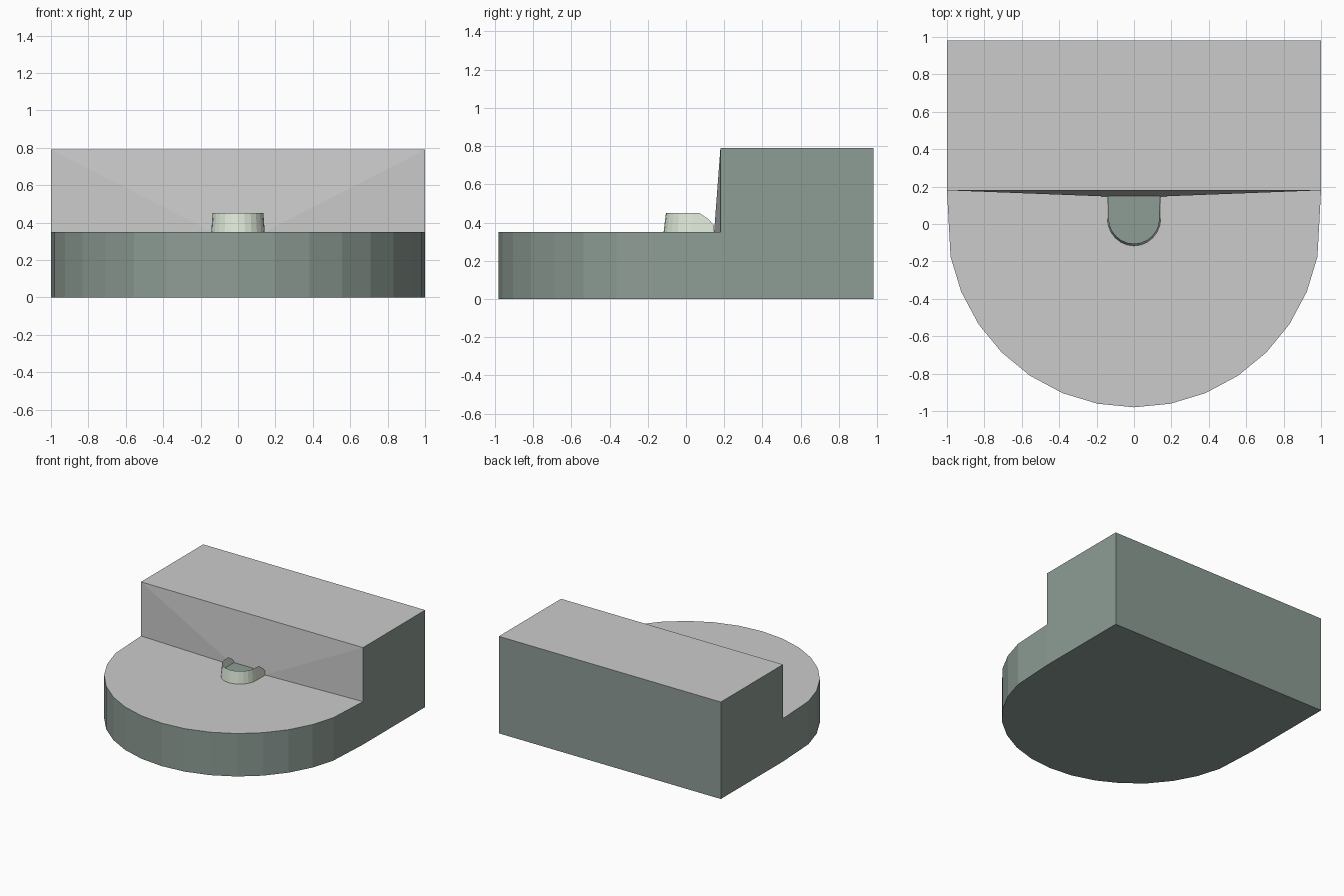
import bpy, bmesh
from math import sin, cos, pi

if "Cube" in bpy.data.objects:
    bpy.data.objects.remove(bpy.data.objects["Cube"])


def material(name, rgb):
    m = bpy.data.materials.new(name)
    m.diffuse_color = (*rgb, 1)
    m.use_nodes = True
    m.node_tree.nodes["Principled BSDF"].inputs["Base Color"].default_value = m.diffuse_color
    return m


grey = material("plain_grey", (0.8, 0.8, 0.8))
dark = material("dark_green", (0.27, 0.335, 0.3))
sage = material("sage", (0.74, 0.82, 0.7))


def build(name, bm, mats):
    me = bpy.data.meshes.new(name)
    bm.to_mesh(me)
    bm.free()
    for m in mats:
        me.materials.append(m)
    ob = bpy.data.objects.new(name, me)
    bpy.context.collection.objects.link(ob)
    return ob


DECK, TOP, STEP, BACK = 0.35, 0.79, 0.18, 0.98

# stepped body: rounded front deck with a tall block behind
bm = bmesh.new()


def face(verts, mat):
    bm.faces.new(verts).material_index = mat


arc = [(-1, STEP)]
arc += [(sin(i * pi / 16), 0.02 - cos(i * pi / 16)) for i in range(-7, 8)]
arc += [(1, STEP)]
low = [bm.verts.new((x, y, 0)) for x, y in arc]
high = [bm.verts.new((x, y, DECK)) for x, y in arc]
back_low = [bm.verts.new((x, BACK, 0)) for x in (1, -1)]
back_top = [bm.verts.new((x, BACK, TOP)) for x in (1, -1)]
edge_top = [bm.verts.new((x, STEP, TOP)) for x in (1, -1)]
toe = [bm.verts.new((x, 0.147, DECK)) for x in (0.14, -0.14)]

for i in range(len(arc) - 1):
    face((low[i], low[i + 1], high[i + 1], high[i]), 1)
face(low + back_low, 1)
face((low[-1], back_low[0], back_top[0], edge_top[0], high[-1]), 1)
face((low[0], back_low[1], back_top[1], edge_top[1], high[0]), 1)
face(back_low + back_top[::-1], 1)
face(edge_top + back_top[::-1], 0)
face(high + toe, 0)

# slightly sloped riser between deck and block
face((edge_top[0], high[-1], toe[0]), 0)
face((edge_top[1], high[0], toe[1]), 0)
face(edge_top + toe[::-1], 0)
bmesh.ops.recalc_face_normals(bm, faces=bm.faces)
build("stepped_body", bm, (grey, dark))

# thin half-round rim, tapering inward and sloping down to the riser
bm = bmesh.new()
half = [(0.14, 0.147, 0.385), (0.138, 0.115, 0.42), (0.135, 0.07, 0.45)]
n = 12
curve = [(-0.135 * cos(i * pi / n), 0.03 - 0.135 * sin(i * pi / n), 0.45)
         for i in range(n + 1)]
path = [(-x, y, z) for x, y, z in half] + curve + half[::-1]
rings = []
for x, y, z in path:
    s = 0.143 / 0.135
    yb = 0.03 + (y - 0.03) * 1.09 if y < 0.03 else y
    xb = x * s if z == 0.45 else (0.143 if x > 0 else -0.143)
    rings.append((bm.verts.new((xb, yb, DECK)), bm.verts.new((x, y, z))))
for a, b in zip(rings, rings[1:]):
    bm.faces.new((a[0], b[0], b[1], a[1]))
build("basin_rim", bm, (sage,))

# dark floor inside the rim
bm = bmesh.new()
pts = [(-0.14, 0.152)]
pts += [(-0.14 * cos(i * pi / n), 0.03 - 0.14 * sin(i * pi / n)) for i in range(n + 1)]
pts += [(0.14, 0.152)]
bm.faces.new([bm.verts.new((x, y, 0.375)) for x, y in pts])
build("basin_floor", bm, (dark,))
